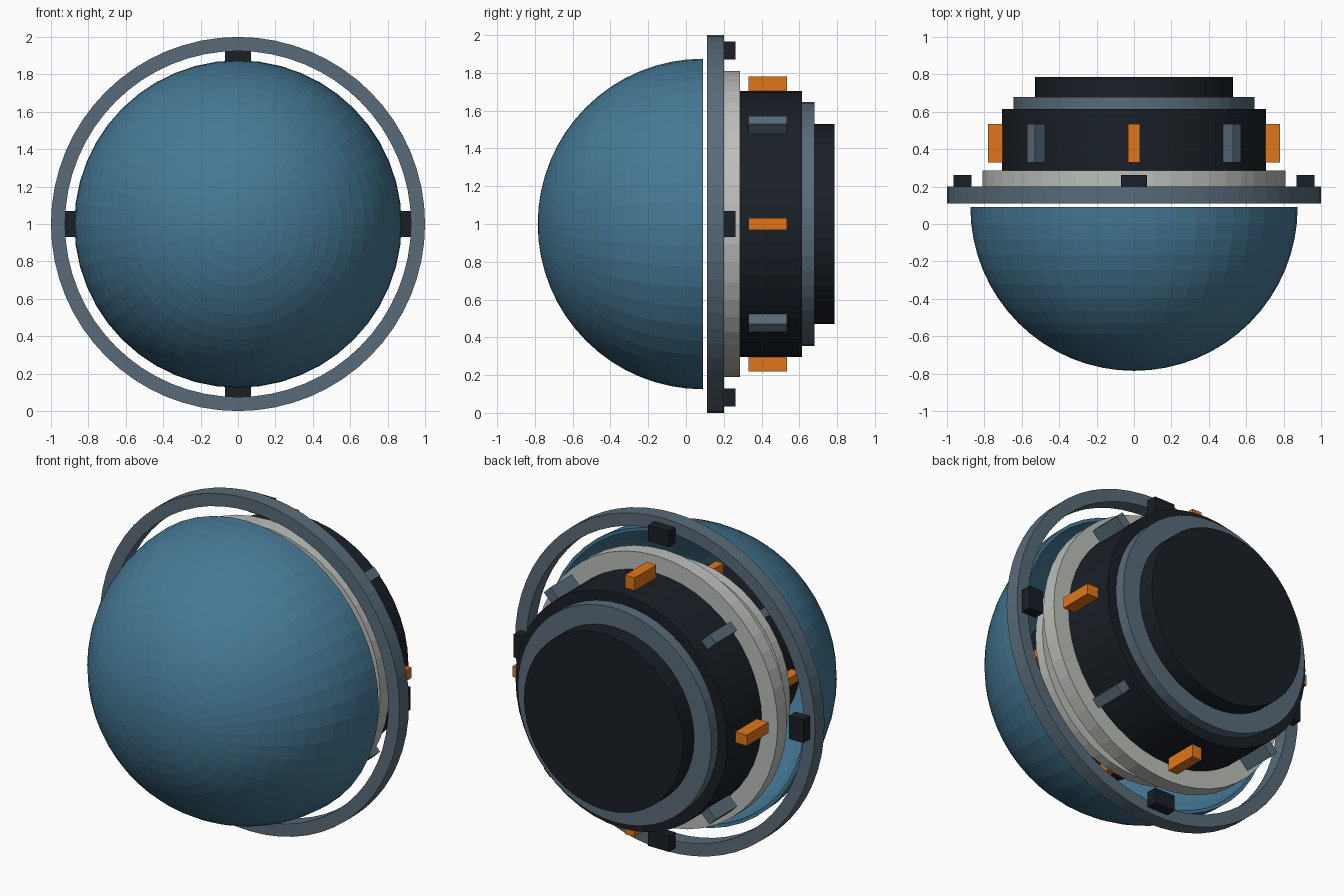
import bpy, bmesh, math
from mathutils import Matrix, Vector

if "Cube" in bpy.data.objects:
    bpy.data.objects.remove(bpy.data.objects["Cube"])

CENTRE = Vector((0, 0, 1))


def material(name, rgb):
    m = bpy.data.materials.new(name)
    m.diffuse_color = (*rgb, 1)
    m.use_nodes = True
    m.node_tree.nodes["Principled BSDF"].inputs["Base Color"].default_value = m.diffuse_color
    return m


BLUE = material("blue", (0.06, 0.19, 0.30))
STEEL = material("steel", (0.10, 0.147, 0.19))
DARK = material("dark", (0.01, 0.014, 0.02))
PALE = material("pale", (0.50, 0.52, 0.49))
ORANGE = material("orange", (0.75, 0.18, 0.01))


def finish(bm, name, mat):
    bmesh.ops.recalc_face_normals(bm, faces=bm.faces)
    me = bpy.data.meshes.new(name)
    bm.to_mesh(me)
    bm.free()
    me.materials.append(mat)
    ob = bpy.data.objects.new(name, me)
    bpy.context.collection.objects.link(ob)
    return ob


def lathe(name, profile, mat, closed=False, sides=48):
    """Spin (radius, y) points around the horizontal y axis."""
    bm = bmesh.new()
    vs = [bm.verts.new((r, y, 1)) for r, y in profile]
    pairs = list(zip(vs, vs[1:])) + ([(vs[-1], vs[0])] if closed else [])
    edges = [bm.edges.new(p) for p in pairs]
    bmesh.ops.spin(bm, geom=vs + edges, cent=CENTRE, axis=(0, 1, 0),
                   angle=math.tau, steps=sides, use_duplicate=False)
    bmesh.ops.remove_doubles(bm, verts=bm.verts, dist=1e-4)
    return finish(bm, name, mat)


def ring(name, r_in, r_out, y0, y1, mat, sides=48):
    return lathe(name, [(r_in, y0), (r_out, y0), (r_out, y1), (r_in, y1)], mat, True, sides)


def disc(name, r, y0, y1, mat):
    return lathe(name, [(0, y0), (r, y0), (r, y1), (0, y1)], mat)


def blocks(name, width, r0, r1, y0, y1, mat, start):
    """Four radial blocks, a quarter turn apart."""
    for i in range(4):
        bm = bmesh.new()
        place = (Matrix.Translation(CENTRE)
                 @ Matrix.Rotation(start + i * math.pi / 2, 4, 'Y')
                 @ Matrix.Translation((0, (y0 + y1) / 2, (r0 + r1) / 2))
                 @ Matrix.Diagonal((width, y1 - y0, r1 - r0, 1)))
        bmesh.ops.create_cube(bm, size=1, matrix=place)
        finish(bm, f"{name}_{i + 1}", mat)


# Open hemispherical shell facing the front
def arc(r, n=16):
    return [(r * math.sin(i / n * math.pi / 2), 0.09 - r * math.cos(i / n * math.pi / 2))
            for i in range(n + 1)]


lathe("front_dome", arc(0.875) + arc(0.855)[::-1], BLUE)

# Outer hoop and its mounting blocks
ring("outer_hoop", 0.925, 1.0, 0.11, 0.20, STEEL, 64)
blocks("hoop_block", 0.14, 0.87, 0.965, 0.20, 0.262, DARK, 0)

# Rear housing, stepped toward the back
ring("pale_collar", 0.66, 0.81, 0.195, 0.285, PALE)
disc("rear_drum", 0.705, 0.285, 0.615, DARK)
disc("rear_step", 0.645, 0.615, 0.68, STEEL)
disc("rear_cap", 0.53, 0.68, 0.785, DARK)
blocks("orange_fin", 0.065, 0.67, 0.78, 0.33, 0.535, ORANGE, 0)
blocks("steel_fin", 0.06, 0.67, 0.78, 0.33, 0.535, STEEL, math.pi / 4)

# Smaller matching core inside the dome
ring("inner_collar", 0.45, 0.66, -0.05, 0.01, PALE)
disc("inner_drum", 0.48, -0.40, -0.05, DARK)
blocks("inner_orange_fin", 0.05, 0.46, 0.54, -0.32, -0.16, ORANGE, 0)
blocks("inner_steel_fin", 0.05, 0.46, 0.54, -0.32, -0.16, STEEL, math.pi / 4)
